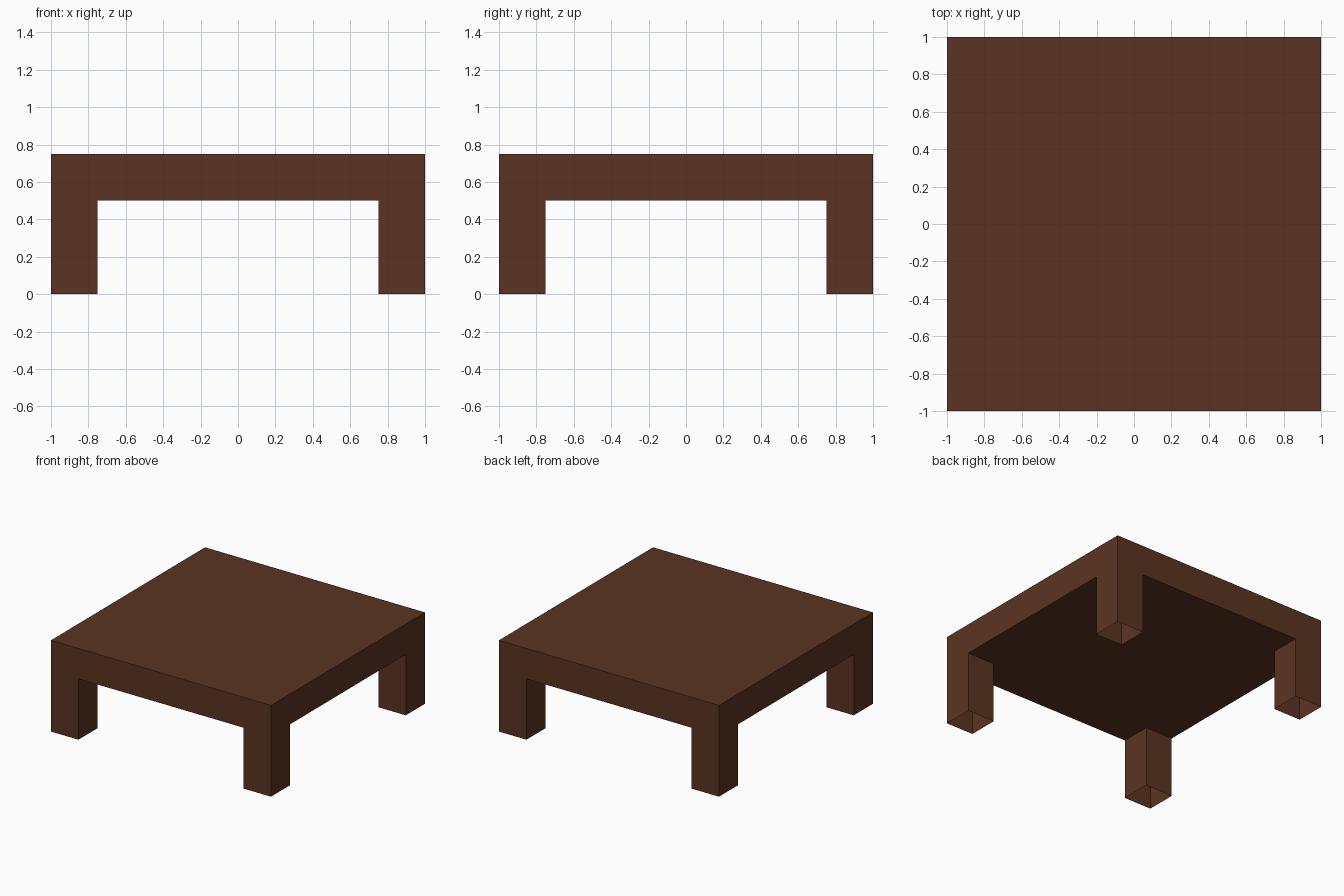
import bpy, bmesh
from mathutils import Matrix, Vector

if "Cube" in bpy.data.objects:
    bpy.data.objects.remove(bpy.data.objects["Cube"])

HALF, LEG, LEG_H, TOP = 1.0, 0.25, 0.5, 0.75

wood = bpy.data.materials.new("dark_brown_wood")
wood.diffuse_color = (0.105, 0.034, 0.016, 1)
wood.use_nodes = True
wood.node_tree.nodes["Principled BSDF"].inputs["Base Color"].default_value = wood.diffuse_color


def box(bm, lo, hi):
    lo, hi = Vector(lo), Vector(hi)
    m = Matrix.Translation((lo + hi) / 2) @ Matrix.Diagonal((*(hi - lo), 1))
    bmesh.ops.create_cube(bm, size=1, matrix=m)


def finish(bm, name):
    mesh = bpy.data.meshes.new(name)
    bm.to_mesh(mesh)
    bm.free()
    mesh.materials.append(wood)
    bpy.context.collection.objects.link(bpy.data.objects.new(name, mesh))


def drop_faces(bm, test):
    bmesh.ops.delete(bm, geom=[f for f in bm.faces if test(f)], context='FACES')


# Tabletop: thick slab whose underside is open above the hollow legs
bm = bmesh.new()
box(bm, (-HALF, -HALF, LEG_H), (HALF, HALF, TOP))
inner = HALF - LEG
for axis in ((1, 0, 0), (0, 1, 0)):
    for s in (-inner, inner):
        bmesh.ops.bisect_plane(bm, geom=bm.verts[:] + bm.edges[:] + bm.faces[:],
                               plane_co=Vector(axis) * s, plane_no=axis)


def under_corner(f):
    c = f.calc_center_median()
    return c.z < LEG_H + 0.001 and min(abs(c.x), abs(c.y)) > inner


drop_faces(bm, under_corner)
finish(bm, "tabletop")

# Legs: square hollow tubes, open at the bottom
for side, sx in (("left", -1), ("right", 1)):
    for end, sy in (("front", -1), ("back", 1)):
        bm = bmesh.new()
        cx, cy, h = sx * (HALF - LEG / 2), sy * (HALF - LEG / 2), LEG / 2
        box(bm, (cx - h, cy - h, 0), (cx + h, cy + h, LEG_H))
        drop_faces(bm, lambda f: abs(f.normal.z) > 0.5)
        finish(bm, f"{end}_{side}_leg")
